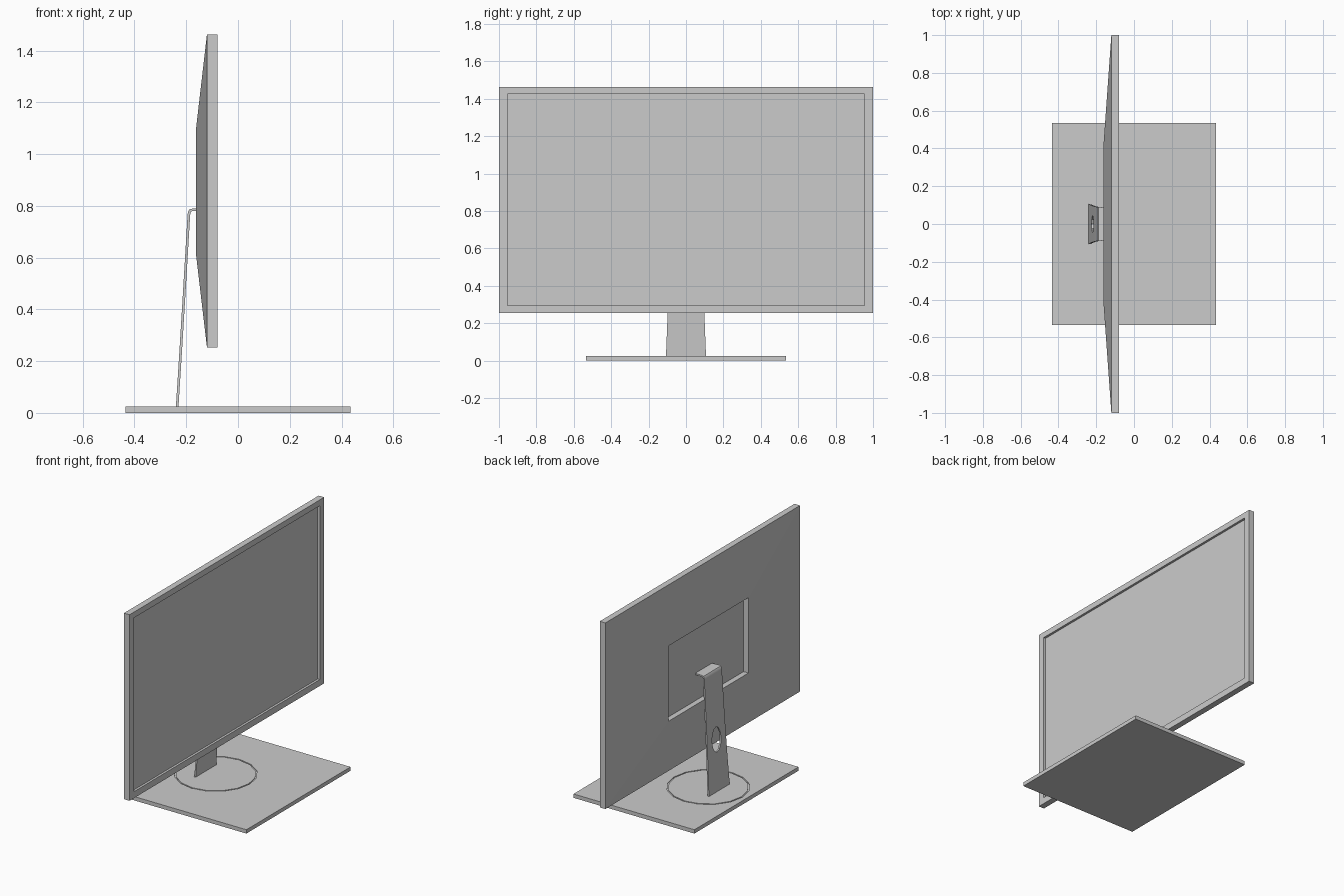
import bpy, bmesh, math
from mathutils import Matrix

if "Cube" in bpy.data.objects:
    bpy.data.objects.remove(bpy.data.objects["Cube"])


def to_object(name, bm):
    bmesh.ops.recalc_face_normals(bm, faces=bm.faces)
    mesh = bpy.data.meshes.new(name)
    bm.to_mesh(mesh)
    bm.free()
    ob = bpy.data.objects.new(name, mesh)
    bpy.context.collection.objects.link(ob)
    return ob


def loft(bm, loops):
    """Bridge closed loops of equal length and cap both ends."""
    rings = [[bm.verts.new(p) for p in loop] for loop in loops]
    n = len(rings[0])
    for a, b in zip(rings, rings[1:]):
        for i in range(n):
            j = (i + 1) % n
            bm.faces.new((a[i], a[j], b[j], b[i]))
    bm.faces.new(rings[0])
    bm.faces.new(rings[-1])


def rect(x, half_y, z0, z1):
    return [(x, -half_y, z0), (x, half_y, z0), (x, half_y, z1), (x, -half_y, z1)]


def cut(ob, cutter):
    mod = ob.modifiers.new("cut", 'BOOLEAN')
    mod.operation = 'DIFFERENCE'
    mod.solver = 'EXACT'
    mod.object = cutter
    bpy.ops.object.select_all(action='DESELECT')
    bpy.context.view_layer.objects.active = ob
    ob.select_set(True)
    bpy.ops.object.modifier_apply(modifier=mod.name)
    bpy.data.objects.remove(cutter)


# Display: recessed screen, bezel, tapered back, recessed mounting pocket
bm = bmesh.new()
loft(bm, [
    rect(-0.095, 0.955, 0.295, 1.425),
    rect(-0.08, 0.955, 0.295, 1.425),
    rect(-0.08, 1.0, 0.253, 1.463),
    rect(-0.12, 1.0, 0.253, 1.463),
    rect(-0.162, 0.41, 0.61, 1.10),
    rect(-0.127, 0.41, 0.61, 1.10),
])
to_object("display", bm)

# Base plate
bm = bmesh.new()
bmesh.ops.create_cube(bm, size=1, matrix=Matrix.Translation((0, 0, 0.0125))
                      @ Matrix.Diagonal((0.87, 1.07, 0.025, 1)))
base = to_object("base_plate", bm)

# Circular groove in the base plate
bm = bmesh.new()
SIDES, CX = 16, -0.16
section = [(0.238, 0.021), (0.246, 0.021), (0.246, 0.04), (0.238, 0.04)]
rings = []
for i in range(SIDES):
    a = 2 * math.pi * i / SIDES
    rings.append([bm.verts.new((CX + r * math.cos(a), r * math.sin(a), z))
                  for r, z in section])
for i in range(SIDES):
    a, b = rings[i], rings[(i + 1) % SIDES]
    for k in range(4):
        m = (k + 1) % 4
        bm.faces.new((a[k], a[m], b[m], b[k]))
cut(base, to_object("groove_cutter", bm))

# Stand neck: leaning strap bent forward into the mounting pocket
# (outer x, outer z, inner x, inner z, half width)
path = [
    (-0.240, 0.024, -0.230, 0.024, 0.107),
    (-0.227, 0.230, -0.217, 0.230, 0.099),
    (-0.213, 0.460, -0.203, 0.460, 0.094),
    (-0.195, 0.765, -0.185, 0.763, 0.090),
    (-0.193, 0.778, -0.184, 0.772, 0.090),
    (-0.188, 0.786, -0.181, 0.778, 0.090),
    (-0.178, 0.789, -0.175, 0.780, 0.089),
    (-0.125, 0.789, -0.125, 0.780, 0.086),
]
bm = bmesh.new()
loft(bm, [[(xo, -w, zo), (xo, w, zo), (xi, w, zi), (xi, -w, zi)]
          for xo, zo, xi, zi, w in path])
neck = to_object("stand_neck", bm)

# Oval cable hole through the neck
bm = bmesh.new()
loft(bm, [[(x, 0.046 * math.cos(i * math.pi / 6), 0.35 + 0.08 * math.sin(i * math.pi / 6))
           for i in range(12)] for x in (-0.3, -0.15)])
cut(neck, to_object("hole_cutter", bm))
bpy.ops.object.shade_smooth_by_angle(angle=math.radians(35))
